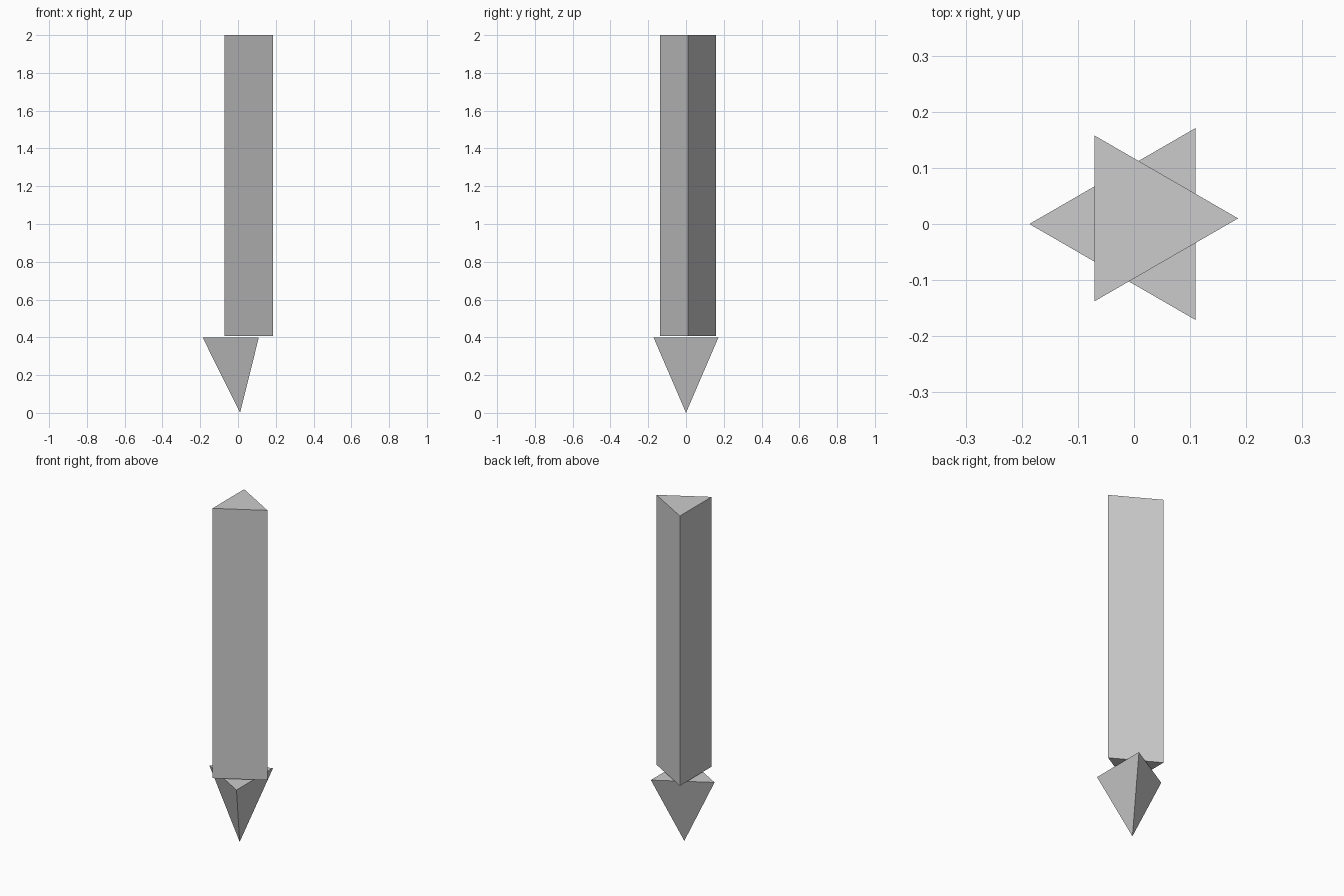
import bpy, bmesh
from math import cos, sin, pi

if "Cube" in bpy.data.objects:
    bpy.data.objects.remove(bpy.data.objects["Cube"])


def triangle_solid(name, centre, radius, angle, z_bottom, z_top, pointed=False):
    """Three-sided prism, or a downward spike when pointed."""
    bm = bmesh.new()
    cx, cy = centre

    def ring(z):
        return [bm.verts.new((cx + radius * cos(angle + i * 2 * pi / 3),
                              cy + radius * sin(angle + i * 2 * pi / 3), z))
                for i in range(3)]

    top = ring(z_top)
    bm.faces.new(top)
    if pointed:
        apex = bm.verts.new((cx, cy, z_bottom))
        for i in range(3):
            bm.faces.new((top[i], apex, top[(i + 1) % 3]))
    else:
        low = ring(z_bottom)
        bm.faces.new(low[::-1])
        for i in range(3):
            j = (i + 1) % 3
            bm.faces.new((low[i], low[j], top[j], top[i]))
    bmesh.ops.recalc_face_normals(bm, faces=bm.faces)
    mesh = bpy.data.meshes.new(name)
    bm.to_mesh(mesh)
    bm.free()
    obj = bpy.data.objects.new(name, mesh)
    bpy.context.collection.objects.link(obj)
    return obj


# Long shaft, one edge facing +x
triangle_solid("shaft", (0.015, 0.01), 0.1705, 0, 0.407, 2.0)

# Spike below it, turned the opposite way
triangle_solid("spike_tip", (0.011, 0.0), 0.1975, pi, 0.0, 0.398, pointed=True)
